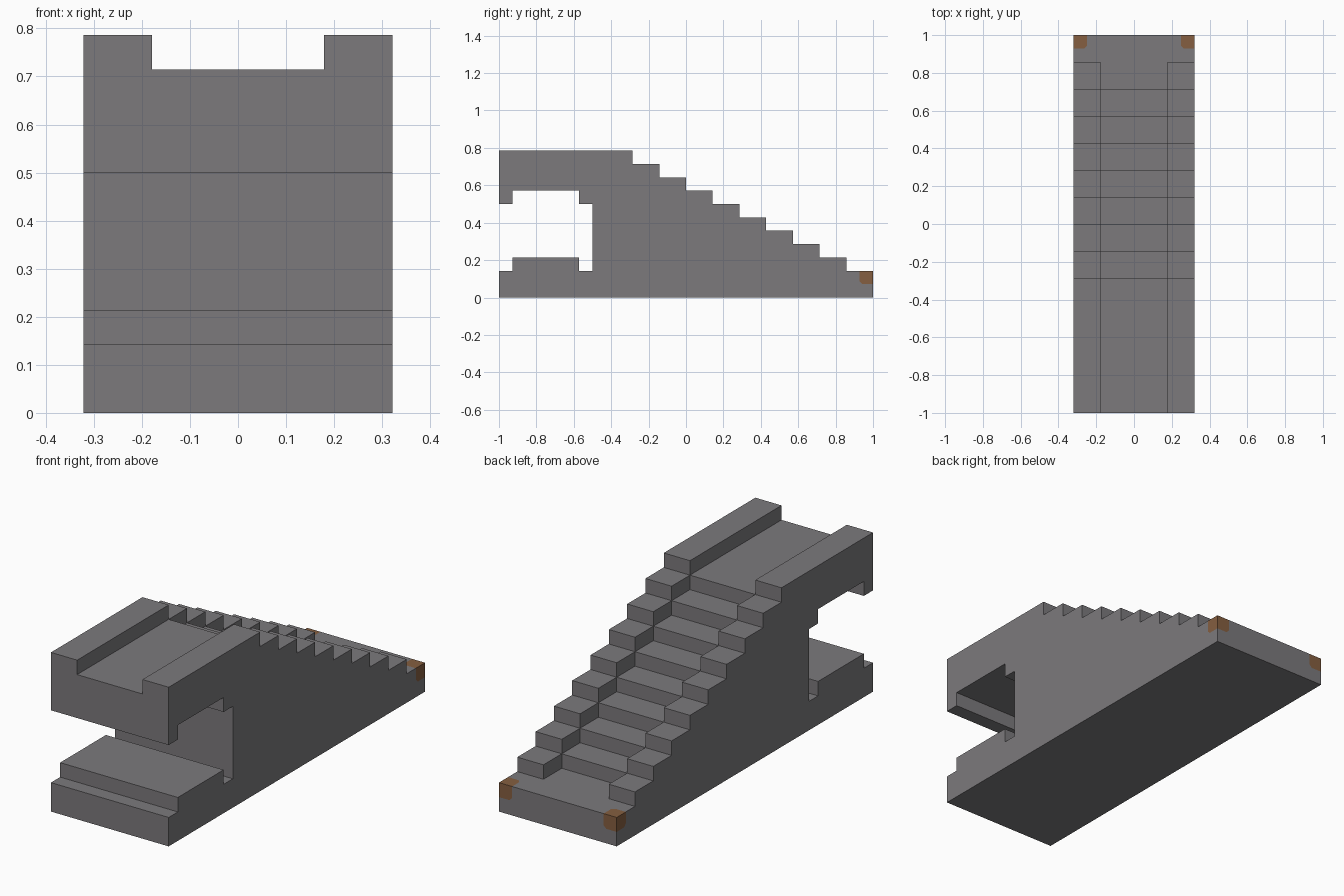
import bpy
import bmesh
from mathutils import Vector

U = 1 / 14          # one modelling unit
HALF = 4.5          # half the width, in units

cube = bpy.data.objects.get("Cube")
if cube:
    bpy.data.objects.remove(cube, do_unlink=True)


def material(name, rgb):
    m = bpy.data.materials.new(name)
    m.use_nodes = True
    m.diffuse_color = (*rgb, 1)
    bsdf = m.node_tree.nodes["Principled BSDF"]
    bsdf.inputs["Base Color"].default_value = (*rgb, 1)
    bsdf.inputs["Roughness"].default_value = 0.9
    return m


def stairs(y, z, count):
    """Corner points of steps two units deep and one unit high."""
    points = []
    for i in range(count):
        points += [(y - 2 * i, z + i), (y - 2 * i, z + i + 1)]
    return points


def prism(profile, half):
    """Extrude a side profile (y, z) across the width."""
    bm = bmesh.new()
    face = bm.faces.new([bm.verts.new((-half * U, y * U, z * U)) for y, z in profile])
    moved = bmesh.ops.extrude_face_region(bm, geom=[face])["geom"]
    verts = [v for v in moved if isinstance(v, bmesh.types.BMVert)]
    bmesh.ops.translate(bm, verts=verts, vec=(2 * half * U, 0, 0))
    bmesh.ops.recalc_face_normals(bm, faces=bm.faces)
    return bm


def cut(bm, faces, point, normal):
    faces = list(faces)
    geom = set(faces)
    for f in faces:
        geom.update(f.edges)
        geom.update(f.verts)
    bmesh.ops.bisect_plane(bm, geom=list(geom), plane_co=Vector(point) * U,
                           plane_no=normal, dist=1e-6)


def finish(bm, name):
    mesh = bpy.data.meshes.new(name)
    bm.to_mesh(mesh)
    bm.free()
    obj = bpy.data.objects.new(name, mesh)
    bpy.context.collection.objects.link(obj)
    return obj


# Stair block with the open, lipped recess under the upper landing
recess = [(-14, 7), (-13, 7), (-13, 8), (-8, 8), (-8, 7), (-7, 7),
          (-7, 2), (-8, 2), (-8, 3), (-13, 3), (-13, 2), (-14, 2)]
body = prism([(14, 0), (14, 2)] + stairs(12, 2, 9) + [(-14, 11)] + recess + [(-14, 0)], HALF)

# Cut the corner patches into the foot of the stairs
cut(body, body.faces, (0, 13, 0), (0, 1, 0))


def foot():
    return [f for f in body.faces if f.calc_center_median().y > 13.01 * U]


cut(body, foot(), (0, 0, 1), (0, 0, 1))
for side in (-1, 1):
    cut(body, foot(), (side * 3.5, 0, 0), (1, 0, 0))


def patch():
    return [f for f in foot() if abs(f.calc_center_median().x) > 3.5 * U
            and f.calc_center_median().z > U]


# Clip the inner corner of each patch
for side in (-1, 1):
    inner = Vector((side * 3.5, 13, 1))
    outward = Vector((side, 1, 1))
    for axis in range(3):
        slope = outward.copy()
        slope[axis] = 0
        faces = [f for f in patch() if f.calc_center_median().x * side > 0
                 and abs(f.normal[axis]) > 0.9]
        cut(body, faces, inner + slope * 0.1, slope)

body.normal_update()
for f in patch():
    c = f.calc_center_median() / U
    inset = Vector((abs(c.x) - 3.5, c.y - 13, c.z - 1))
    axis = max(range(3), key=lambda a: abs(f.normal[a]))
    if sum(inset[a] for a in range(3) if a != axis) > 0.2:
        f.material_index = 1

block = finish(body, "stair_block")
block.data.materials.append(material("stone grey", (0.2, 0.193, 0.203)))
block.data.materials.append(material("rust brown", (0.235, 0.114, 0.052)))

# Sunken walkway between the two stepped side rails
channel = [(12, 2)] + stairs(10, 2, 8) + [(-15, 10), (-15, 13), (12, 13)]
cutter = finish(prism(channel, 2.5), "walkway_cutter")
cutter.hide_render = True

boolean = block.modifiers.new("walkway", "BOOLEAN")
boolean.operation = "DIFFERENCE"
boolean.solver = "EXACT"
boolean.object = cutter
bpy.context.view_layer.objects.active = block
block.select_set(True)
bpy.ops.object.modifier_apply(modifier=boolean.name)
bpy.data.objects.remove(cutter, do_unlink=True)
